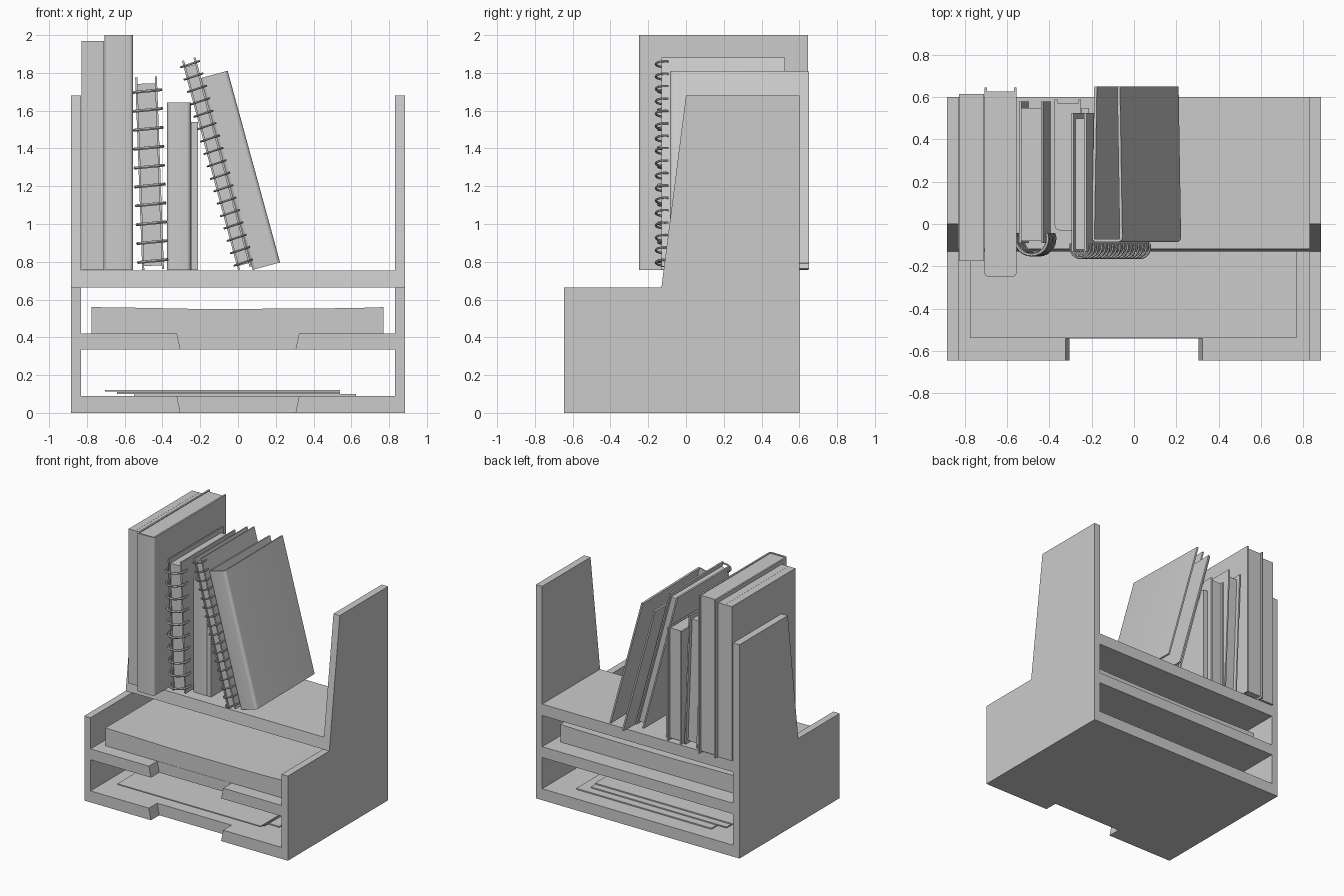
import bpy, bmesh
from math import sin, cos, pi, radians

if "Cube" in bpy.data.objects:
    bpy.data.objects.remove(bpy.data.objects["Cube"])


def prism(name, pts, a, b, axis='Y', smooth=False):
    """Extrude a profile: (x, z) points along Y or (x, y) points along Z."""
    put = (lambda p, d: (p[0], d, p[1])) if axis == 'Y' else (lambda p, d: (p[0], p[1], d))
    bm = bmesh.new()
    lo = [bm.verts.new(put(p, a)) for p in pts]
    hi = [bm.verts.new(put(p, b)) for p in pts]
    bm.faces.new(lo)
    bm.faces.new(hi[::-1])
    n = len(pts)
    for i in range(n):
        j = (i + 1) % n
        bm.faces.new((lo[i], lo[j], hi[j], hi[i]))
    bmesh.ops.recalc_face_normals(bm, faces=bm.faces)
    me = bpy.data.meshes.new(name)
    bm.to_mesh(me)
    bm.free()
    ob = bpy.data.objects.new(name, me)
    bpy.context.collection.objects.link(ob)
    if smooth:
        select(ob)
        bpy.ops.object.shade_smooth_by_angle(angle=radians(35))
    return ob


def select(ob):
    bpy.ops.object.select_all(action='DESELECT')
    ob.select_set(True)
    bpy.context.view_layer.objects.active = ob


def box(name, x0, x1, y0, y1, z0, z1):
    return prism(name, [(x0, z0), (x1, z0), (x1, z1), (x0, z1)], y0, y1)


def place(obs, x, z, lean):
    """Stand objects on a bottom left pivot and lean them to the left."""
    for ob in obs:
        ob.location = (x, 0, z)
        ob.rotation_euler.y = -radians(lean)


def u_profile(floor_z, floor_top, wall_top):
    o, i = 0.885, 0.83
    return [(-o, floor_z), (o, floor_z), (o, wall_top), (i, wall_top),
            (i, floor_top), (-i, floor_top), (-i, wall_top), (-o, wall_top)]


def tray(name, z0, ztop, zwall):
    ob = prism(name, u_profile(z0, ztop, zwall), -0.645, 0.6)
    s = 0.02 / (ztop - z0) * 0.02
    cut = prism(name + "_notch_cutter", [(-0.305 + s, z0 - 0.02), (0.305 - s, z0 - 0.02),
                (0.323 + s, ztop + 0.02), (-0.323 - s, ztop + 0.02)], -0.8, -0.542)
    mod = ob.modifiers.new("notch", 'BOOLEAN')
    mod.operation, mod.solver, mod.object = 'DIFFERENCE', 'EXACT', cut
    select(ob)
    bpy.ops.object.modifier_apply(modifier=mod.name)
    bpy.data.objects.remove(cut)


def hardcover(name, x, w, y0, y1, h, lean=0, pages=True, taper=0.0, z=0.757):
    """U-shaped jacket with a rounded spine and an inset page block."""
    r, t = 0.022, 0.013
    arc = [(r - r * cos(k * pi / 10), y0 + r - r * sin(k * pi / 10)) for k in range(6)]
    prof = [(taper, y1)] + arc + [(w - px, py) for px, py in arc[::-1]]
    prof += [(w - taper, y1), (w - taper - t, y1), (w - t, y0 + t), (t, y0 + t), (taper + t, y1)]
    obs = [prism(name + "_cover", prof, 0, h, 'Z', True)]
    if pages:
        obs.append(box(name + "_pages", t, w - t, y0 + t, y1 - 0.018, 0.015, h - 0.006))
    place(obs, x, z, lean)


def ring_notebook(name, x, w, y0, y1, h, lean, page_h, page_y1, rings, z_first, step, r, wire):
    t = 0.011
    obs = [box(name + "_back_cover", 0, t, y0, y1, 0, h),
           box(name + "_front_cover", w - t, w, y0, y1, 0, h),
           box(name + "_pages", t, w - t, y0 + 0.01, page_y1, 0.02, page_h)]
    cu = bpy.data.curves.new(name + "_rings", 'CURVE')
    cu.dimensions = '3D'
    cu.bevel_depth, cu.bevel_resolution, cu.use_fill_caps = wire, 1, True
    n = 14
    for k in range(rings):
        sp = cu.splines.new('POLY')
        sp.points.add(n)
        zc = z_first + k * step
        for i, p in enumerate(sp.points):
            a = radians(-20 + 220 * i / n)
            p.co = (w / 2 + r * cos(a), y0 + 0.02 - r * sin(a), zc + 0.06 * r * cos(a), 1)
    ob = bpy.data.objects.new(name + "_rings", cu)
    bpy.context.collection.objects.link(ob)
    select(ob)
    bpy.ops.object.convert(target='MESH')
    ob = bpy.context.object
    bpy.ops.object.shade_smooth_by_angle(angle=radians(50))
    place(obs + [ob], x, 0.757, lean)


# stacked letter trays
tray("lower_tray", 0.0, 0.09, 0.335)
tray("middle_tray", 0.335, 0.42, 0.665)

# top shelf with sloping end panels
shelf = prism("book_shelf", u_profile(0.665, 0.755, 1.68), -0.13, 0.6)
for v in shelf.data.vertices:
    if v.co.y < 0:
        v.co.y += (v.co.z - 0.665) * 0.13 / 1.015

# paper stack with a gently sagging top
prism("paper_stack", [(-0.775, 0.42), (0.77, 0.42), (0.77, 0.56), (0.62, 0.555), (0.3, 0.552),
      (-0.2, 0.55), (-0.5, 0.556), (-0.775, 0.56)], -0.54, 0.46)

# loose sheets
for i, (x0, x1, y0) in enumerate([(-0.55, 0.625, -0.38), (-0.64, 0.54, -0.44), (-0.705, 0.54, -0.49)]):
    box(f"loose_sheet_{i + 1}", x0, x1, y0, y0 + 0.85, 0.09 + 0.011 * i, 0.099 + 0.011 * i)

# upright books, left to right
for i in range(2):
    box(f"plain_book_{i + 1}", -0.829 + 0.06 * i, -0.77 + 0.06 * i, -0.175, 0.615, 0.757, 1.97)
hardcover("tall_book", -0.708, 0.153, -0.25, 0.645, 1.243)
ring_notebook("wide_ring_notebook", -0.507, 0.115, -0.09, 0.58, 1.02, 2.1,
              0.985, 0.55, 10, 0.045, 0.1, 0.076, 0.0085)
hardcover("short_book", -0.375, 0.125, -0.03, 0.59, 0.885)
box("thin_book", -0.248, -0.212, -0.03, 0.55, 0.757, 1.54)

# leaning notebook and empty leaning folder
ring_notebook("leaning_ring_notebook", 0.0, 0.074, -0.13, 0.525, 1.145, 15,
              1.11, 0.5, 17, 0.03, 0.068, 0.05, 0.006)
hardcover("leaning_folder", 0.078, 0.15, -0.085, 0.65, 1.052, 15.3, pages=False, taper=0.012)
